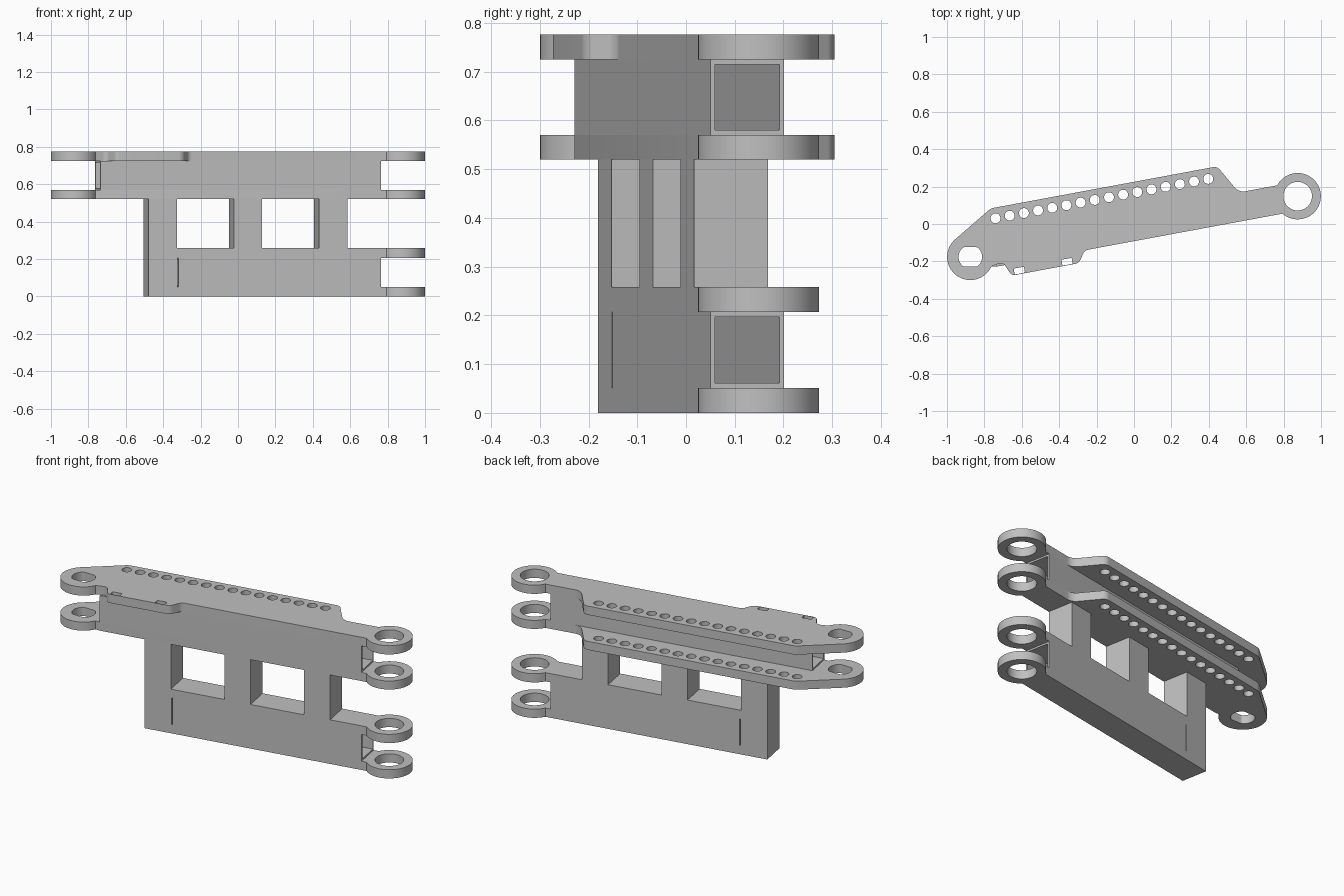
import bpy
from math import sin, cos, pi, radians, tan, acos, sqrt
from mathutils import Matrix, Vector

if "Cube" in bpy.data.objects:
    bpy.data.objects.remove(bpy.data.objects["Cube"])

TILT = radians(10.5)
FRAME = Matrix.Translation((0, -0.0135, 0)) @ Matrix.Rotation(TILT, 4, 'Z')
# Local axes of a beam section: x -> across, y -> up, z -> along
SECTION = Matrix(((0, 0, 1, 0), (1, 0, 0, 0), (0, 1, 0, 0), (0, 0, 0, 1)))

grey = bpy.data.materials.new("plain_grey")
grey.use_nodes = True
COLOUR = (0.53, 0.53, 0.53, 1)
grey.diffuse_color = COLOUR
grey.node_tree.nodes["Principled BSDF"].inputs["Base Color"].default_value = COLOUR

# Main dimensions in the tilted frame
EYE, RING = 0.89, 0.124           # lug centre distance and outer radius
FRONT, BACK = -0.077, 0.077       # faces of the beam wall
FLANGE, BULGE = 0.235, -0.139     # outer edges of the upper plates
END, LOW_END = 0.763, -0.5        # beam ends
Z = (0, 0.051, 0.207, 0.258, 0.52, 0.57, 0.725, 0.776)


def extrude(name, loops, lo, hi, matrix=Matrix()):
    """Filled outline with holes, extruded from lo to hi."""
    curve = bpy.data.curves.new(name, 'CURVE')
    curve.dimensions, curve.fill_mode = '2D', 'BOTH'
    curve.extrude = (hi - lo) / 2
    for loop in loops:
        s = curve.splines.new('POLY')
        s.points.add(len(loop) - 1)
        for p, (x, y) in zip(s.points, loop):
            p.co = (x, y, 0, 1)
        s.use_cyclic_u = True
    obj = bpy.data.objects.new(name, curve)
    bpy.context.collection.objects.link(obj)
    obj.matrix_world = FRAME @ matrix @ Matrix.Translation((0, 0, (lo + hi) / 2))
    bpy.ops.object.select_all(action='DESELECT')
    obj.select_set(True)
    bpy.context.view_layer.objects.active = obj
    bpy.ops.object.convert(target='MESH')
    obj = bpy.context.object
    obj.data.materials.clear()
    obj.data.materials.append(grey)
    bpy.ops.object.mode_set(mode='EDIT')
    bpy.ops.mesh.select_all(action='SELECT')
    bpy.ops.mesh.remove_doubles(threshold=0.0001)
    bpy.ops.mesh.normals_make_consistent(inside=False)
    bpy.ops.object.mode_set(mode='OBJECT')
    bpy.ops.object.shade_smooth_by_angle(angle=radians(30))


def arc(cx, cy, r, a0, a1, n=40):
    return [(cx + r * cos(a0 + (a1 - a0) * i / n), cy + r * sin(a0 + (a1 - a0) * i / n))
            for i in range(n + 1)]


def circle(cx, cy, r, n=24):
    return arc(cx, cy, r, 0, 2 * pi, n)[:-1]


def rect(x0, x1, y0, y1):
    return [(x0, y0), (x1, y0), (x1, y1), (x0, y1)]


def fillet(prev, corner, nxt, r, n=8):
    """Round one corner with an arc of radius r."""
    c = Vector(corner)
    a, b = (Vector(prev) - c).normalized(), (Vector(nxt) - c).normalized()
    half = acos(max(-1, min(1, a.dot(b)))) / 2
    d = r / tan(half)
    centre = c + (a + b).normalized() * (r / sin(half))
    va, vb = c + a * d - centre, c + b * d - centre
    spokes = [va.lerp(vb, i / n).normalized() for i in range(n + 1)]
    return [tuple(centre + s * r) for s in spokes]


def rounded(path):
    """Inner points of a path of (x, y, r), with its corners rounded."""
    out = []
    for before, (x, y, r), after in zip(path, path[1:], path[2:]):
        out += fillet(before[:2], (x, y), after[:2], r)
    return out


def reach(v):
    return sqrt(RING * RING - v * v)


def angle_at(v):
    return acos(-reach(v) / RING) * (1 if v > 0 else -1)


# Right lug arc shared by every plate, and its round bore
right_lug = arc(EYE, 0, RING, angle_at(FRONT), angle_at(BACK))
right_bore = circle(EYE, 0, 0.0765, 48)

# Left bore: circle with two flats
flat = 0.052
left_bore = []
for x, y in circle(0, 0, 0.063, 48):
    y = max(-flat, min(flat, y))
    left_bore.append((-EYE + x * cos(TILT) + y * sin(TILT), y * cos(TILT) - x * sin(TILT)))

# Row of holes in the flange and two slots in the bulge
row = [circle(-0.72 + 0.0771 * i, 0.178, 0.0265) for i in range(16)]
slots = []
for x in (-0.646, -0.386):
    box = [(px, py, 0.006) for px, py in rect(x - 0.028, x + 0.028, -0.136, -0.104)]
    slots.append(rounded([box[-1]] + box + [box[0]]))

# Upper plates: wide flange at the back, the top one with a front bulge
tangent, neck = radians(120.5), 0.071
back_edge = rounded([(EYE - reach(BACK), BACK, 0), (0.584, BACK, 0.06), (0.496, FLANGE, 0.04),
                     (-0.735, FLANGE, 0.06),
                     (-EYE + RING * cos(tangent), RING * sin(tangent), 0)])
left_lug = arc(-EYE, 0, RING, tangent, 2 * pi - acos(reach(neck) / RING))
bulge = rounded([(-EYE + reach(neck), -neck, 0), (-0.725, -0.059, 0.03), (-0.69, BULGE, 0.03),
                 (-0.325, BULGE, 0.04), (-0.283, FRONT, 0.035), (END, FRONT, 0)])
holes = [right_bore, left_bore] + row
extrude("top_plate", [right_lug + back_edge + left_lug + bulge] + holes + slots, Z[6], Z[7])
extrude("middle_plate", [right_lug + back_edge + left_lug + [(-END, FRONT)]] + holes, Z[4], Z[5])

# Lower plates: straight strips ending in the right lug
strip = right_lug + [(LOW_END, BACK), (LOW_END, FRONT)]
extrude("bottom_plate", [strip, right_bore], Z[0], Z[1])
extrude("lower_plate", [strip, right_bore], Z[2], Z[3])

# Hollow beams between the plates
WALL = 0.01


def tube(name, z0, z1, u0, u1):
    extrude(name, [rect(FRONT, BACK, z0, z1),
                   rect(FRONT + WALL, BACK - WALL, z0 + WALL, z1 - WALL)], u0, u1, SECTION)


SLIT = -0.341
tube("upper_beam", Z[5], Z[6], -END, END)
tube("lower_beam", Z[1], Z[2], SLIT + 0.003, END)

# Solid end of the lower beam, separated by a thin slit
extrude("lower_beam_end", [rect(LOW_END, SLIT - 0.003, FRONT, BACK)], Z[1], Z[2])

# Pillars joining the lower and upper beams
for i, u in enumerate((LOW_END, -0.036, 0.427)):
    extrude(f"pillar_{i + 1}", [rect(u, u + 0.153, FRONT, BACK)], Z[3], Z[4])
